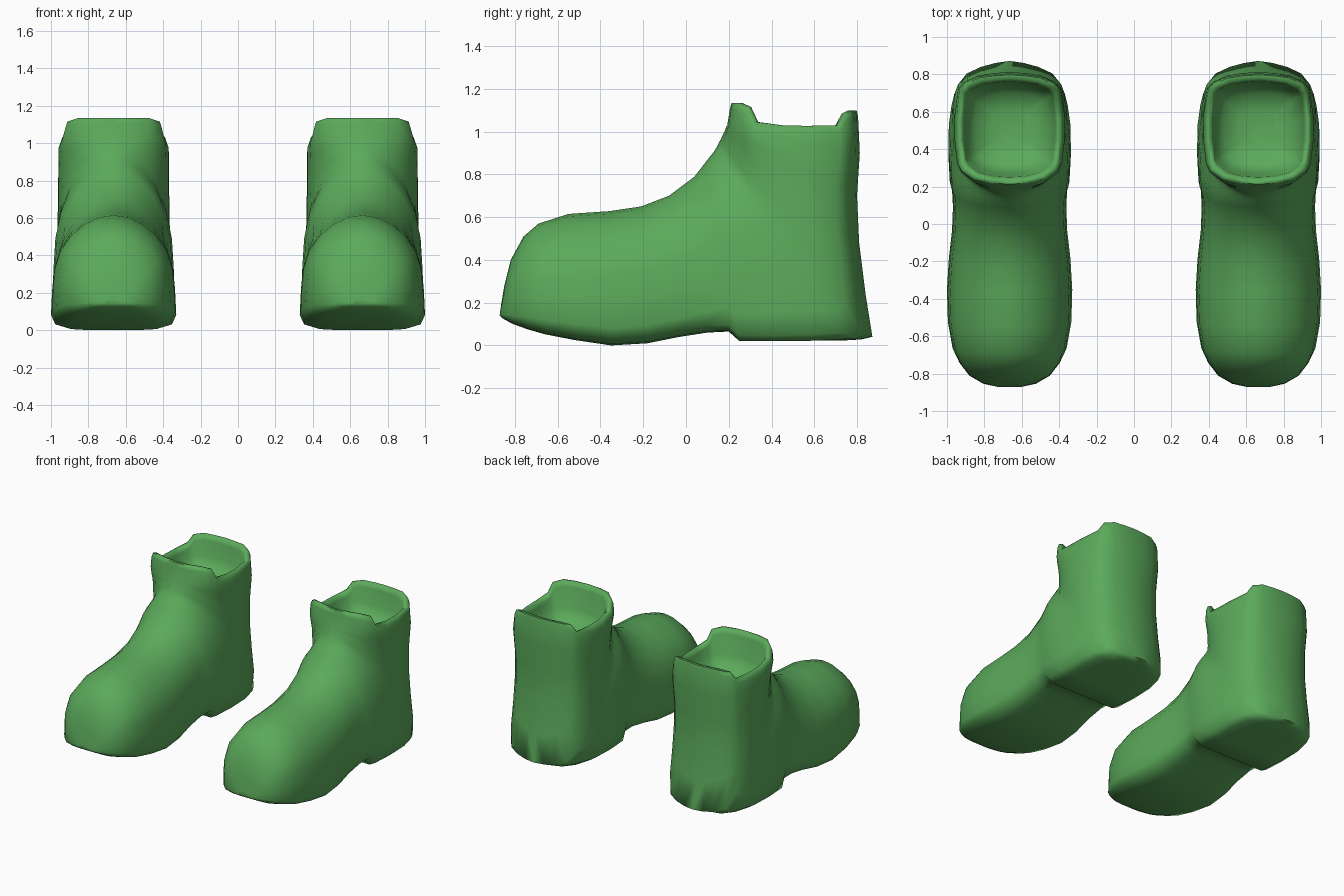
import bpy, bmesh

CENTRE = 0.665  # sideways offset of each boot

# Half cross-sections from bottom to top: (position along section, width fraction)
FOOT = [(0, 0), (0, .35), (.01, .68), (.05, .93), (.13, 1), (.35, .98),
        (.52, .95), (.68, .86), (.82, .68), (.92, .46), (.98, .23), (1, 0)]
HEEL = [(0, 0), (0, .45), (0, .83), (.03, .97), (.15, 1), (.35, .98),
        (.53, .95), (.69, .86), (.82, .69), (.92, .47), (.98, .24), (1, 0)]
ROUND = [(0, 0), (.016, .25), (.045, .5), (.095, .75), (.18, .91), (.36, 1),
         (.55, .98), (.72, .91), (.85, .78), (.94, .57), (.985, .3), (1, 0)]
SHAFT = [(0, 0), (.01, .3), (.03, .6), (.085, .84), (.14, .94), (.4, 1),
         (.6, 1), (.81, .96), (.87, .9), (.95, .68), (.99, .35), (1, 0)]
SHAPES = [FOOT, HEEL, ROUND, SHAFT]

# Sections fanning from toe to ankle: top y, z, bottom y, z, half width, shape blend
SECTIONS = [
    (-.868, .17, -.872, .14, .06, 0),
    (-.85, .28, -.855, .125, .14, 0),
    (-.82, .40, -.81, .10, .215, 0),
    (-.76, .51, -.74, .075, .268, 0),
    (-.69, .57, -.66, .052, .305, 0),
    (-.55, .615, -.52, .025, .33, 0),
    (-.36, .628, -.35, .0, .335, 0),
    (-.21, .65, -.18, .01, .325, 0),
    (-.08, .70, -.03, .04, .308, .1),
    (.04, .79, .10, .06, .303, .25),
    (.09, .855, .20, .065, .308, .5),
    (.105, .875, .25, .02, .32, .9),
    (.13, .905, .42, .02, .328, 1),
    (.145, .93, .60, .022, .325, 1),
    (.155, .95, .72, .022, .315, 1.15),
    (.163, .965, .82, .028, .308, 1.65),
    (.17, .98, .872, .04, .304, 2),
    (.175, .99, .84, .24, .301, 2.05),
    (.18, 1.0, .81, .48, .298, 2.2),
    (.185, 1.015, .80, .70, .296, 2.5),
    (.193, 1.03, .813, .90, .295, 2.8),
]

# Collar edge heights from back lip, along the dipped side, to front lip
RIM = [1.1, 1.1, 1.1, 1.085, 1.03, 1.027, 1.03, 1.045, 1.115, 1.135, 1.135, 1.135]


def blended(m):
    i = min(int(m), 2)
    t = m - i
    return [(a[0] + (b[0] - a[0]) * t, a[1] + (b[1] - a[1]) * t)
            for a, b in zip(SHAPES[i], SHAPES[i + 1])]


def section(ty, tz, by, bz, w, m):
    points = []
    for s, f in blended(m):
        # The rear rim of the heel stays level instead of climbing with the section
        rise = s * min(1, s / .2) if by > .8 and bz < .1 else s
        points.append((w * f, by + (ty - by) * s, bz + (tz - bz) * rise))
    return points


def collar(front, back, w, heights):
    return [(w * f, back + (front - back) * s, z) for (s, f), z in zip(SHAFT, heights)]


def add_ring(bm, half):
    full = half + [(-x, y, z) for x, y, z in half[-2:0:-1]]
    return [bm.verts.new((x + CENTRE, y, z)) for x, y, z in full]


def build_boot(name, material, flip):
    bm = bmesh.new()
    halves = [section(*s) for s in SECTIONS]
    # Collar outside, thin rolled edge, then the lining down to the insole
    halves += [
        collar(.205, .805, .285, [z - .03 for z in RIM]),
        collar(.213, .798, .275, RIM),
        collar(.235, .775, .255, RIM),
        collar(.25, .762, .243, [z - .035 for z in RIM]),
        collar(.27, .748, .228, [.95] * 12),
        collar(.315, .705, .185, [.875] * 12),
        collar(.41, .61, .09, [.845] * 12),
    ]
    rings = [add_ring(bm, h) for h in halves]
    n = len(rings[0])
    for a, b in zip(rings, rings[1:]):
        for i in range(n):
            j = (i + 1) % n
            bm.faces.new((a[i], a[j], b[j], b[i]))
    bm.faces.new(rings[0])    # toe tip
    bm.faces.new(rings[-1])   # insole
    if flip:
        for v in bm.verts:
            v.co.x = -v.co.x
    bmesh.ops.recalc_face_normals(bm, faces=bm.faces)
    mesh = bpy.data.meshes.new(name)
    bm.to_mesh(mesh)
    bm.free()
    mesh.materials.append(material)
    obj = bpy.data.objects.new(name, mesh)
    bpy.context.collection.objects.link(obj)
    bpy.ops.object.select_all(action='DESELECT')
    obj.select_set(True)
    bpy.context.view_layer.objects.active = obj
    bpy.ops.object.shade_smooth_by_angle(angle=1.3)


green = bpy.data.materials.new("leaf_green")
green.diffuse_color = (.105, .40, .105, 1)
build_boot("left_boot", green, False)
build_boot("right_boot", green, True)
